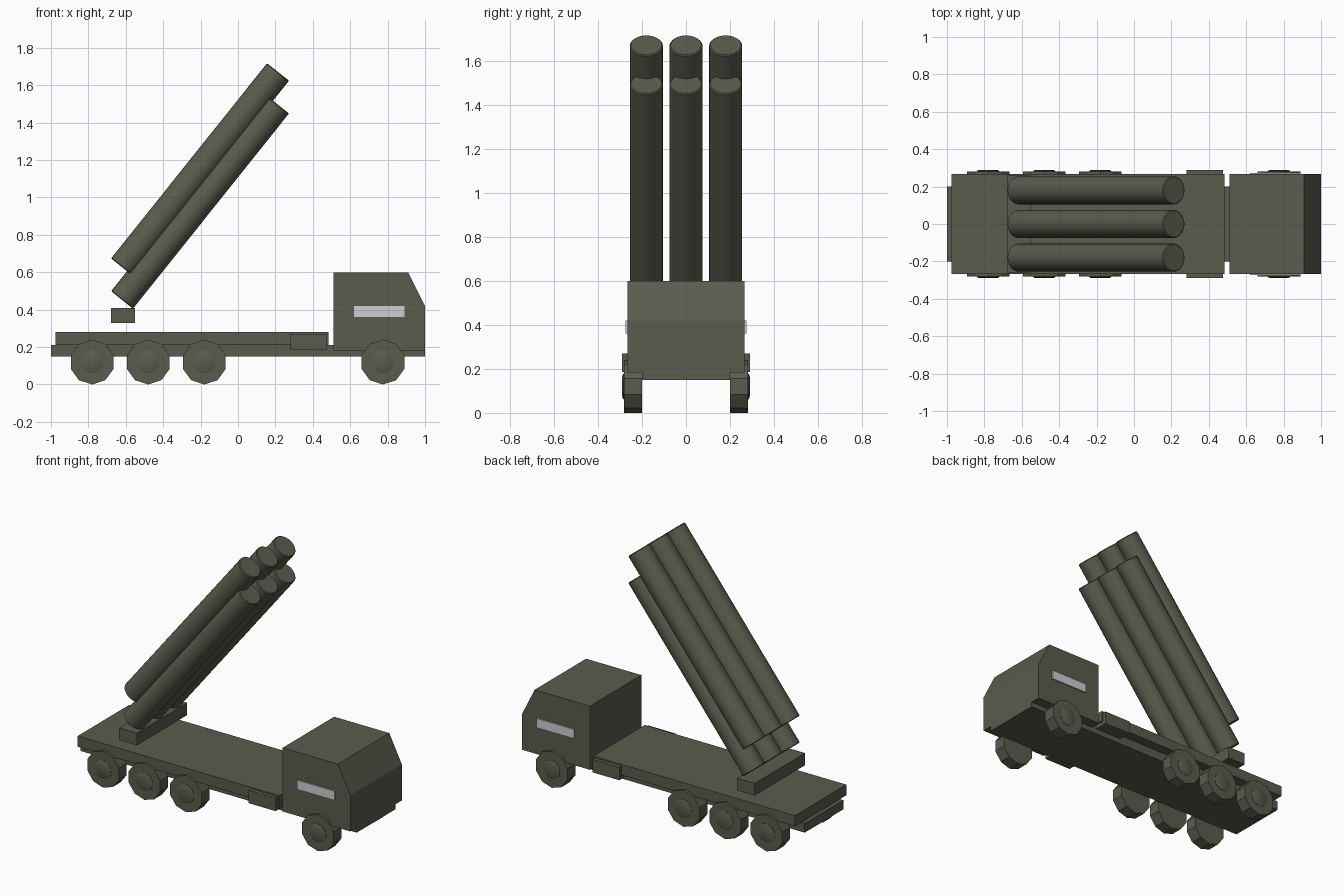
import bpy, bmesh, math
from mathutils import Matrix, Vector

if "Cube" in bpy.data.objects:
    bpy.data.objects.remove(bpy.data.objects["Cube"])


def material(name, rgb):
    m = bpy.data.materials.new(name)
    m.diffuse_color = (*rgb, 1)
    m.use_nodes = True
    m.node_tree.nodes["Principled BSDF"].inputs["Base Color"].default_value = m.diffuse_color
    return m


OLIVE = material("olive_drab", (0.105, 0.104, 0.075))
GLASS = material("pale_grey_glass", (0.62, 0.62, 0.65))


def finish(name, bm, mat):
    bmesh.ops.recalc_face_normals(bm, faces=bm.faces)
    me = bpy.data.meshes.new(name)
    bm.to_mesh(me)
    bm.free()
    me.materials.append(mat)
    ob = bpy.data.objects.new(name, me)
    bpy.context.collection.objects.link(ob)
    return ob


def prism(name, profile, y0, y1, mat=OLIVE):
    """Extrude an x-z profile along y."""
    bm = bmesh.new()
    face = bm.faces.new([bm.verts.new((x, y0, z)) for x, z in profile])
    ext = bmesh.ops.extrude_face_region(bm, geom=[face])
    bmesh.ops.translate(bm, vec=(0, y1 - y0, 0),
                        verts=[v for v in ext["geom"] if isinstance(v, bmesh.types.BMVert)])
    return finish(name, bm, mat)


def box(name, x0, x1, y0, y1, z0, z1, mat=OLIVE):
    return prism(name, [(x0, z0), (x1, z0), (x1, z1), (x0, z1)], y0, y1, mat)


def lathe(name, rings, sides, matrix, smooth=None, spin=0.0):
    """Closed solid of revolution about local z from (radius, z) rings."""
    bm = bmesh.new()
    loops = []
    for r, z in rings:
        angles = [spin + 2 * math.pi * i / sides for i in range(sides)]
        loops.append([bm.verts.new((r * math.cos(a), r * math.sin(a), z)) for a in angles])
    for a, b in zip(loops, loops[1:]):
        for i in range(sides):
            j = (i + 1) % sides
            bm.faces.new((a[i], a[j], b[j], b[i]))
    bm.faces.new(loops[0])
    bm.faces.new(loops[-1])
    bm.transform(matrix)
    ob = finish(name, bm, OLIVE)
    if smooth:
        bpy.ops.object.select_all(action='DESELECT')
        ob.select_set(True)
        bpy.context.view_layer.objects.active = ob
        bpy.ops.object.shade_smooth_by_angle(angle=math.radians(smooth))
    return ob


# Chassis, flat bed, launcher base
box("chassis", -1, 1, -0.2, 0.2, 0.15, 0.21)
box("flat_bed", -0.975, 0.485, -0.266, 0.266, 0.21, 0.28)
box("launcher_base", -0.68, -0.55, -0.26, 0.26, 0.33, 0.41)

# Cab with sloped windscreen
prism("cab", [(0.51, 0.183), (1, 0.183), (1, 0.42), (0.91, 0.6), (0.51, 0.6)], -0.266, 0.266)

for side, s in (("right", -1), ("left", 1)):
    # Side window and storage box
    box(f"window_{side}", 0.62, 0.89, *sorted((s * 0.265, s * 0.274)), 0.36, 0.42, GLASS)
    box(f"storage_box_{side}", 0.28, 0.475, *sorted((s * 0.19, s * 0.29)), 0.185, 0.27)
    # Ten-sided wheels with shallow hub caps
    for i, x in enumerate((-0.78, -0.48, -0.18, 0.775)):
        m = Matrix.Translation((x, 0, 0.12)) @ Matrix.Rotation(-s * math.pi / 2, 4, 'X')
        lathe(f"wheel_{side}_{i}", [(0.12, 0.2), (0.12, 0.282)], 10, m, spin=math.pi / 2)
        lathe(f"hub_{side}_{i}", [(0.06, 0.275), (0.06, 0.284), (0.045, 0.29)], 20, m, smooth=35)

# Two rows of three tilted launch tubes
axis = Vector((0.624, 0, 0.781))
tilt = axis.to_track_quat('Z', 'Y').to_matrix().to_4x4()
H, R, B = 0.668, 0.075, 0.005
for row, z in (("lower", 0.974), ("upper", 1.149)):
    for i, y in enumerate((-0.18, 0, 0.18)):
        lathe(f"tube_{row}_{i}", [(R - B, -H), (R, -H + B), (R, H - B), (R - B, H)],
              32, Matrix.Translation((-0.203, y, z)) @ tilt, smooth=30)
